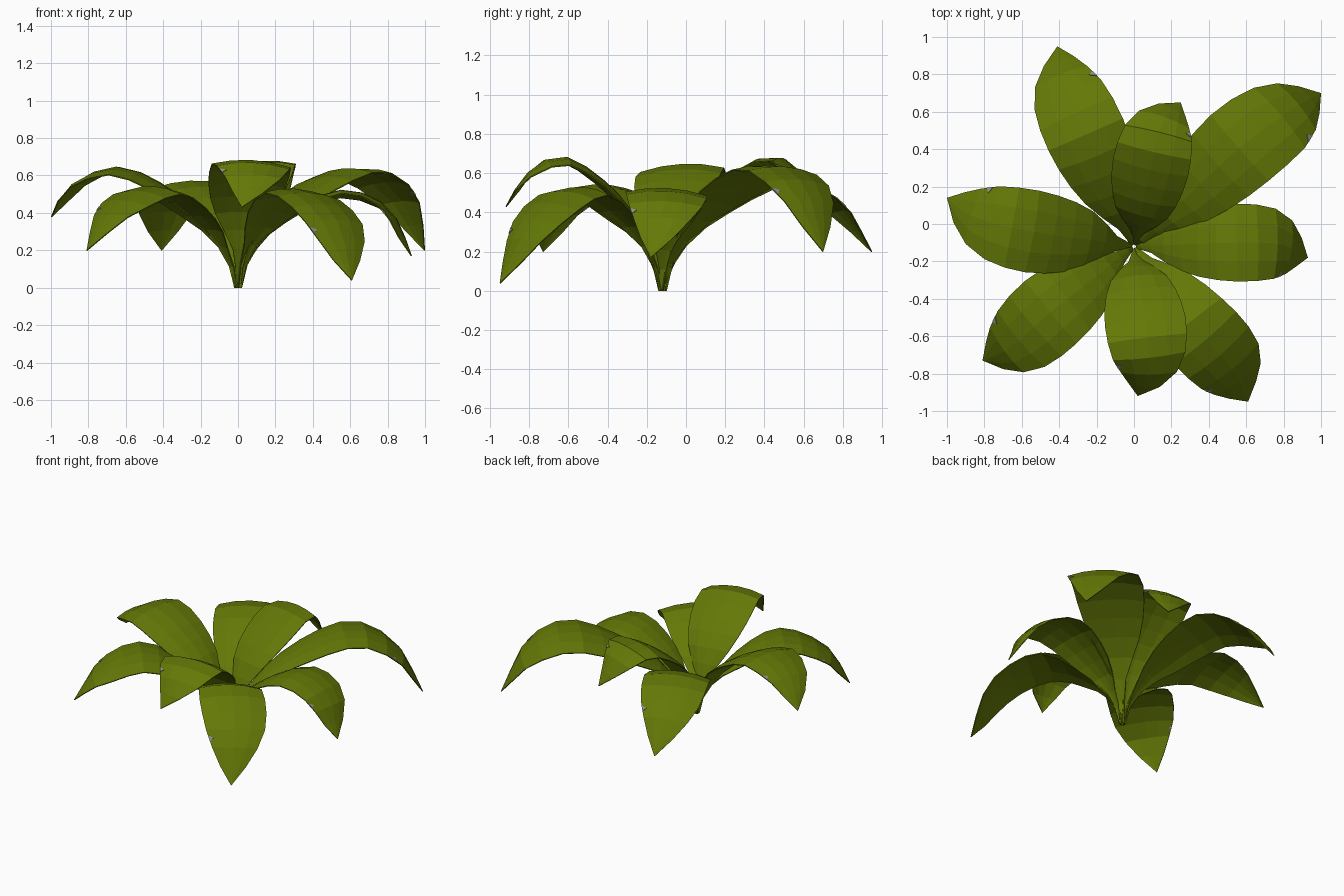
import bpy, bmesh
from mathutils import Vector

if "Cube" in bpy.data.objects:
    bpy.data.objects.remove(bpy.data.objects["Cube"])


def material(name, rgb):
    m = bpy.data.materials.new(name)
    m.diffuse_color = (*rgb, 1)
    m.use_nodes = True
    m.node_tree.nodes["Principled BSDF"].inputs["Base Color"].default_value = m.diffuse_color
    return m


green = material("olive_leaf_green", (0.125, 0.188, 0.002))
grey = material("pale_grey_fleck", (0.28, 0.28, 0.28))

ROOT = Vector((0, -0.12, 0))
UP = Vector((0, 0, 1))
# half-width of the blade along its length (even steps from stalk to tip)
WIDTHS = [0.014, 0.02, 0.04, 0.095, 0.15, 0.185, 0.207, 0.217, 0.213, 0.195, 0.15, 0.085, 0.0]
ACROSS = (-1, -0.5, 0, 0.5, 1)


def spline(pts, n):
    """Even-length samples of a smooth curve through the points."""
    p = [pts[0] * 2 - pts[1]] + pts + [pts[-1] * 2 - pts[-2]]
    dense = []
    for i in range(1, len(p) - 2):
        a, b, c, d = p[i - 1:i + 3]
        for k in range(20):
            t = k / 20
            dense.append(0.5 * (2 * b + (c - a) * t + (2 * a - 5 * b + 4 * c - d) * t**2
                                + (3 * b - a - 3 * c + d) * t**3))
    dense.append(pts[-1])
    dist = [0]
    for a, b in zip(dense, dense[1:]):
        dist.append(dist[-1] + (b - a).length)
    out, j = [], 0
    for k in range(n):
        s = dist[-1] * k / (n - 1)
        while j < len(dense) - 2 and dist[j + 1] < s:
            j += 1
        f = (s - dist[j]) / (dist[j + 1] - dist[j])
        out.append(dense[j].lerp(dense[j + 1], min(f, 1)))
    return out


def finish(name, bm, mat, thickness, offset):
    me = bpy.data.meshes.new(name)
    bm.normal_update()
    bm.to_mesh(me)
    bm.free()
    for v in me.vertices:
        v.co.z = max(v.co.z, 0)
    me.materials.append(mat)
    ob = bpy.data.objects.new(name, me)
    bpy.context.collection.objects.link(ob)
    sol = ob.modifiers.new("thickness", 'SOLIDIFY')
    sol.thickness = thickness
    sol.offset = offset


def leaf(name, peak, bend, tip, width=1.0):
    peak, bend, tip = Vector(peak), Vector(bend), Vector(tip)
    out = peak - ROOT
    flat = Vector((out.x, out.y, 0))
    heading = flat.normalized()
    path = spline([ROOT + heading * 0.01,
                   ROOT + heading * 0.05 + UP * 0.14,
                   ROOT + flat * 0.38 + UP * peak.z * 0.65,
                   peak, bend, tip], len(WIDTHS))
    rows = []
    for i, c in enumerate(path):
        w = WIDTHS[i] * width
        if w == 0:
            rows.append([c])
            continue
        tan = path[min(i + 1, len(path) - 1)] - path[max(i - 1, 0)]
        side_dir = (UP.cross(tan).normalized() + UP.cross(heading)).normalized()
        normal = tan.cross(side_dir).normalized()
        # slightly domed and rolled cross-section
        rows.append([c + side_dir * w * u + normal * w * (0.05 - 0.14 * u * u - 0.05 * u)
                     for u in ACROSS])
    # blade
    bm = bmesh.new()
    grid = [[bm.verts.new(p) for p in r] for r in rows]
    for a, b in zip(grid, grid[1:]):
        for k in range(len(ACROSS) - 1):
            if len(b) == 1:
                bm.faces.new((a[k + 1], a[k], b[0]))
            else:
                bm.faces.new((a[k + 1], a[k], b[k], b[k + 1]))
    finish(name, bm, green, 0.006, -1)
    # small grey fleck on the blade's edge
    a, b, a_in, b_in = rows[9][0], rows[10][0], rows[9][1], rows[10][1]
    bm = bmesh.new()
    p, q = a.lerp(b, 0.3), a.lerp(b, 0.65)
    inner = a.lerp(b, 0.48).lerp(a_in.lerp(b_in, 0.48), 0.35)
    bm.faces.new([bm.verts.new(v) for v in (p, q, inner)])
    finish(name + "_fleck", bm, grey, 0.0095, -0.3)


# eight arching leaves: highest point, bend, tip
leaf("leaf_back_left", (-0.25, 0.46, 0.56), (-0.38, 0.76, 0.44), (-0.41, 0.95, 0.20))
leaf("leaf_back", (0.11, 0.40, 0.67), (0.16, 0.56, 0.61), (0.25, 0.65, 0.42), 0.95)
leaf("leaf_back_right", (0.58, 0.42, 0.63), (0.84, 0.61, 0.51), (1.00, 0.70, 0.20), 1.08)
leaf("leaf_right", (0.52, -0.10, 0.51), (0.79, -0.11, 0.43), (0.93, -0.18, 0.17), 0.96)
leaf("leaf_front_right", (0.31, -0.53, 0.52), (0.52, -0.77, 0.36), (0.61, -0.95, 0.04))
leaf("leaf_front", (0.07, -0.60, 0.67), (0.08, -0.80, 0.60), (0.02, -0.92, 0.43))
leaf("leaf_front_left", (-0.42, -0.45, 0.53), (-0.66, -0.66, 0.42), (-0.81, -0.73, 0.20))
leaf("leaf_left", (-0.60, -0.03, 0.63), (-0.86, 0.04, 0.56), (-1.00, 0.14, 0.38), 1.02)
